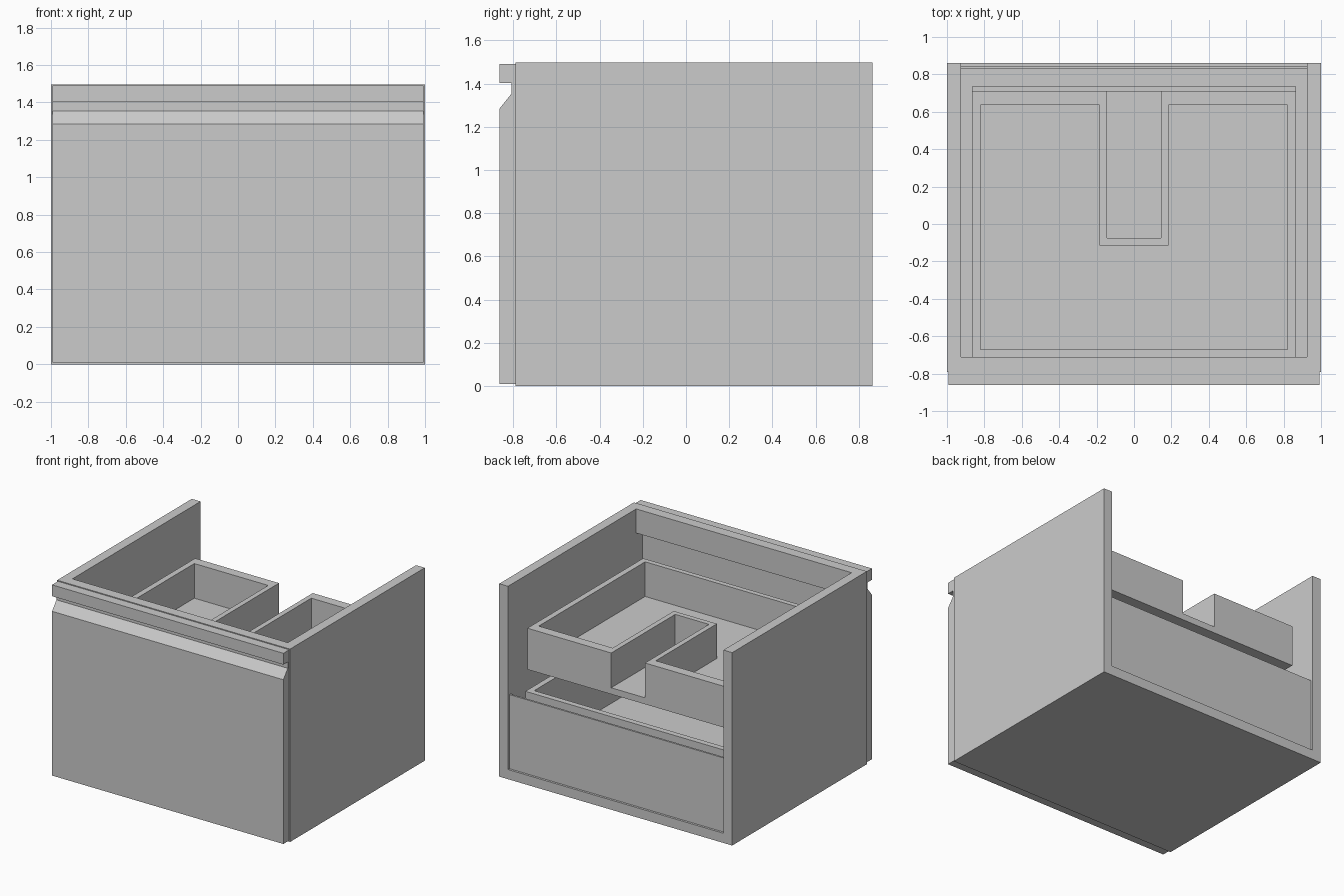
import bpy
import bmesh

cube = bpy.data.objects.get("Cube")
if cube:
    bpy.data.objects.remove(cube, do_unlink=True)

grey = bpy.data.materials.new("plain grey")
grey.use_nodes = True
colour = (0.6, 0.6, 0.6, 1)
grey.diffuse_color = colour
grey.node_tree.nodes["Principled BSDF"].inputs["Base Color"].default_value = colour


def finish(name, bm):
    bmesh.ops.recalc_face_normals(bm, faces=bm.faces)
    mesh = bpy.data.meshes.new(name)
    bm.to_mesh(mesh)
    bm.free()
    mesh.materials.append(grey)
    obj = bpy.data.objects.new(name, mesh)
    bpy.context.collection.objects.link(obj)
    return obj


def extrude(name, points, move):
    """Extrude a closed outline along a vector."""
    bm = bmesh.new()
    face = bm.faces.new([bm.verts.new(p) for p in points])
    new = bmesh.ops.extrude_face_region(bm, geom=[face], use_keep_orig=True)["geom"]
    verts = [v for v in new if isinstance(v, bmesh.types.BMVert)]
    bmesh.ops.translate(bm, verts=verts, vec=move)
    return finish(name, bm)


def box(name, x, y, z):
    corners = [(x[0], y[0]), (x[1], y[0]), (x[1], y[1]), (x[0], y[1])]
    return extrude(name, [(a, b, z[0]) for a, b in corners], (0, 0, z[1] - z[0]))


def tray(name, outer, inner, bottom, floor, top):
    """Floor slab plus a wall ring between two matching outlines."""
    extrude(name + "_floor", [(a, b, bottom) for a, b in outer], (0, 0, floor - bottom))
    bm = bmesh.new()
    rings = [[bm.verts.new((a, b, z)) for a, b in line]
             for line, z in ((outer, floor), (outer, top), (inner, top), (inner, floor))]
    n = len(outer)
    for k in range(4):
        low, high = rings[k], rings[(k + 1) % 4]
        for i in range(n):
            j = (i + 1) % n
            bm.faces.new((low[i], low[j], high[j], high[i]))
    finish(name + "_walls", bm)


# Carcass
SIDE, INNER, BACK, FRONT, TOP = 1.0, 0.925, 0.862, -0.79, 1.497
box("right_side_panel", (-SIDE, -INNER), (FRONT, BACK), (0, TOP))
box("left_side_panel", (INNER, SIDE), (FRONT, BACK), (0, TOP))
box("bottom_panel", (-INNER, INNER), (FRONT, BACK), (0, 0.075))
box("back_panel", (-INNER, INNER), (0.83, 0.845), (0.075, 0.65))
box("front_rail", (-INNER, INNER), (FRONT, -0.71), (1.31, TOP))

# Front with a finger groove
profile = [(FRONT, 0.01), (-0.862, 0.01), (-0.862, 1.285), (-0.808, 1.353),
           (-0.808, 1.402), (-0.862, 1.402), (-0.862, 1.49), (FRONT, 1.49)]
extrude("drawer_front", [(-0.993, y, z) for y, z in profile], (1.986, 0, 0))


def mirrored(half):
    return half + [(-x, y) for x, y in reversed(half)]


# Upper drawer, notched for the drain
outer = mirrored([(0.145, -0.075), (0.145, 0.71), (0.865, 0.71), (0.865, -0.71)])
inner = mirrored([(0.185, -0.115), (0.185, 0.635), (0.82, 0.635), (0.82, -0.67)])
tray("upper_drawer", outer, inner, 0.86, 0.861, 1.13)
box("upper_drawer_base", (-0.865, 0.865), (-0.71, 0.71), (0.81, 0.86))

# Lower drawer
outer = mirrored([(0.865, 0.735), (0.865, -0.71)])
inner = mirrored([(0.82, 0.69), (0.82, -0.67)])
tray("lower_drawer", outer, inner, 0.14, 0.19, 0.65)
